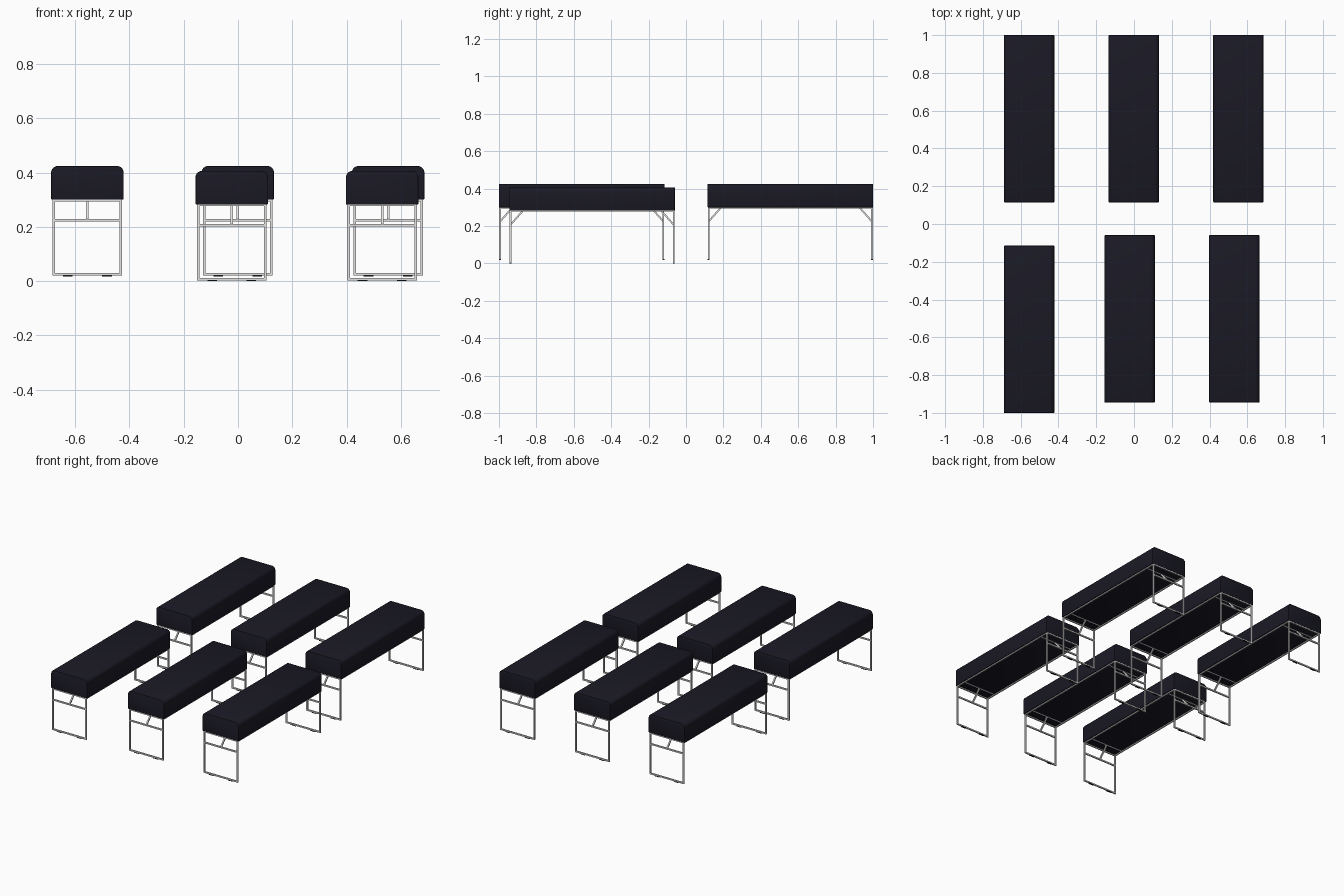
import bpy, bmesh, math
from mathutils import Vector, Matrix

if "Cube" in bpy.data.objects:
    bpy.data.objects.remove(bpy.data.objects["Cube"])

def material(name, rgb):
    m = bpy.data.materials.new(name)
    m.diffuse_color = (*rgb, 1)
    m.use_nodes = True
    m.node_tree.nodes["Principled BSDF"].inputs["Base Color"].default_value = m.diffuse_color
    return m

NAVY = material("dark navy fabric", (0.0105, 0.0100, 0.0185))
STEEL = material("light grey steel", (0.78, 0.77, 0.76))
BLACK = material("black rubber", (0.008, 0.008, 0.008))

HW, HL = 0.1335, 0.4425         # half width and half length of a cushion
Z0, Z1 = 0.282, 0.406           # cushion bottom and top
T = 0.009                       # tube thickness
LX, LY = 0.1235, HL - 0.006     # leg centre lines

def bar(bm, a, b, w=T, h=T):
    """Square bar between two points."""
    a, b = Vector(a), Vector(b)
    d = b - a
    side = Vector((1, 0, 0)) if abs(d.x) < 1e-6 else Vector((0, 1, 0))
    up = d.normalized().cross(side)
    rot = Matrix((side * w, up * h, d)).transposed().to_4x4()
    bmesh.ops.create_cube(bm, size=1, matrix=Matrix.Translation((a + b) / 2) @ rot)

def finish(bm, name, mat):
    bmesh.ops.recalc_face_normals(bm, faces=bm.faces)
    me = bpy.data.meshes.new(name)
    bm.to_mesh(me)
    bm.free()
    me.materials.append(mat)
    return me

# cushion: rounded profile extruded along the bench
def cushion_mesh():
    def corner(cx, cz, r, a0, n):
        return [(cx + r * math.cos(a0 + i * math.pi / 2 / n),
                 cz + r * math.sin(a0 + i * math.pi / 2 / n)) for i in range(n + 1)]
    r, s = 0.024, 0.004
    pts = (corner(HW - r, Z1 - r, r, 0, 6) + corner(r - HW, Z1 - r, r, math.pi / 2, 6)
           + corner(s - HW, Z0 + s, s, math.pi, 2) + corner(HW - s, Z0 + s, s, 1.5 * math.pi, 2))
    bm = bmesh.new()
    cap = bm.faces.new([bm.verts.new((x, -HL, z)) for x, z in pts])
    ext = bmesh.ops.extrude_face_region(bm, geom=[cap], use_keep_orig=True)
    bmesh.ops.translate(bm, vec=(0, 2 * HL, 0),
                        verts=[v for v in ext["geom"] if isinstance(v, bmesh.types.BMVert)])
    # soften the end rims
    rims = [e for e in bm.edges if abs(e.verts[0].co.y - e.verts[1].co.y) < 1e-6]
    bmesh.ops.bevel(bm, geom=rims, offset=0.003, segments=2, profile=0.5, affect='EDGES')
    return finish(bm, "cushion", NAVY)

# frame: end loops, cross bars, braces and long rails
def frame_mesh():
    bm = bmesh.new()
    top, low, mid = Z0 - T / 2 + 0.003, 0.003 + T / 2, 0.206
    for s in (-1, 1):
        y, yi = s * LY, s * (LY - 0.066)
        for x in (-LX, LX):
            bar(bm, (x, y, 0.003), (x, y, top))
        for z in (low, mid, top):
            bar(bm, (-LX, y, z), (LX, y, z))
        bar(bm, (0, y, mid), (0, yi, top))
        bar(bm, (-LX, yi, Z0 + 0.004), (LX, yi, Z0 + 0.004))
        bar(bm, (s * LX, -LY, top), (s * LX, LY, top))
    return finish(bm, "frame", STEEL)

# thin foot pads under the bottom bars
def pads_mesh():
    bm = bmesh.new()
    for x in (-0.072, 0.072):
        for y in (-LY, LY):
            bar(bm, (x - 0.018, y, 0.0025), (x + 0.018, y, 0.0025), T + 0.001, 0.005)
    return finish(bm, "foot_pads", BLACK)

parts = {"cushion": cushion_mesh(), "frame": frame_mesh(), "foot_pads": pads_mesh()}

# the six benches
benches = {
    "back_left": (-0.555, 0.5575, 0.018), "back_middle": (-0.001, 0.5575, 0.018),
    "back_right": (0.553, 0.5575, 0.018), "front_left": (-0.555, -0.5575, 0.018),
    "front_middle": (-0.023, -0.502, 0), "front_right": (0.531, -0.502, 0),
}
for place, loc in benches.items():
    for part, me in parts.items():
        ob = bpy.data.objects.new(f"{place}_{part}", me)
        ob.location = loc
        bpy.context.collection.objects.link(ob)

# smooth the cushion, keep its edges sharp
cushion = parts["cushion"]
cushion.shade_smooth()
cushion.set_sharp_from_angle(angle=math.radians(40))
